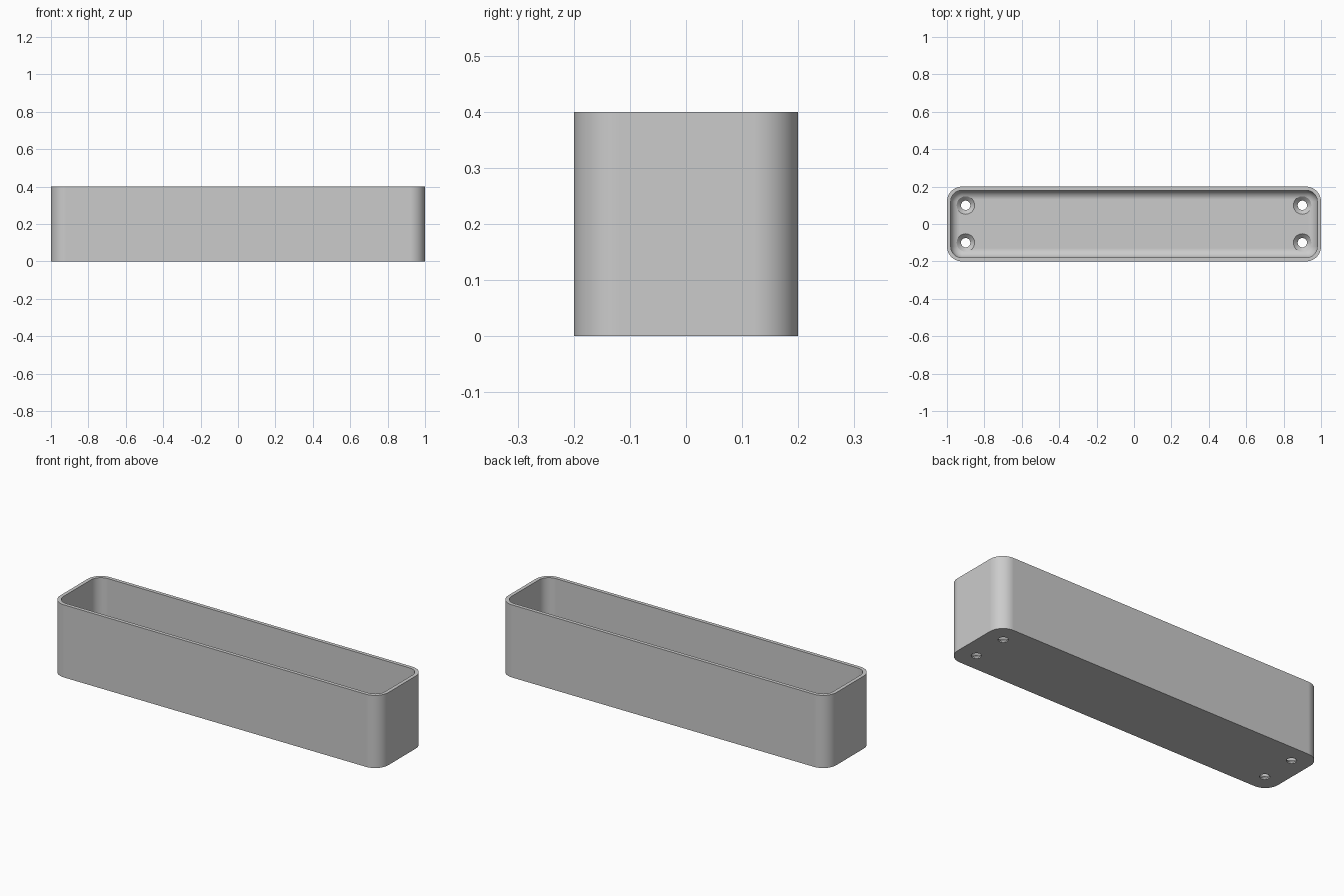
import bpy, bmesh
from math import sin, cos, pi, radians

cube = bpy.data.objects.get("Cube")
if cube:
    bpy.data.objects.remove(cube, do_unlink=True)

LENGTH, WIDTH, HEIGHT = 2.0, 0.4, 0.4
WALL, FLOOR, CORNER, FILLET = 0.02, 0.03, 0.08, 0.05
HOLE, SINK = 0.025, 0.048
STEPS = 10

grey = bpy.data.materials.new("light grey")
grey.use_nodes = True
colour = (0.6, 0.6, 0.6, 1)
grey.diffuse_color = colour
grey.node_tree.nodes["Principled BSDF"].inputs["Base Color"].default_value = colour


def rounded_ring(inset, z):
    """Rounded rectangle, moved inwards by inset."""
    r = CORNER - inset
    cx, cy = LENGTH / 2 - CORNER, WIDTH / 2 - CORNER
    points = []
    for q, (sx, sy) in enumerate([(1, 1), (-1, 1), (-1, -1), (1, -1)]):
        for i in range(STEPS + 1):
            a = (q + i / STEPS) * pi / 2
            points.append((sx * cx + r * cos(a), sy * cy + r * sin(a), z))
    return points


def circle_ring(x, y, r, z, sides=32):
    return [(x + r * cos(2 * pi * i / sides), y + r * sin(2 * pi * i / sides), z)
            for i in range(sides)]


def loft(bm, rings):
    """Skin a stack of equal rings and cap both ends."""
    loops = [[bm.verts.new(p) for p in ring] for ring in rings]
    for a, b in zip(loops, loops[1:]):
        for i in range(len(a)):
            j = (i + 1) % len(a)
            bm.faces.new((a[i], a[j], b[j], b[i]))
    bm.faces.new(loops[0][::-1])
    bm.faces.new(loops[-1])


def make_object(name, bm):
    bmesh.ops.recalc_face_normals(bm, faces=bm.faces)
    mesh = bpy.data.meshes.new(name)
    bm.to_mesh(mesh)
    bm.free()
    mesh.materials.append(grey)
    obj = bpy.data.objects.new(name, mesh)
    bpy.context.collection.objects.link(obj)
    return obj


# Tray: outer wall, rim, inner wall, rounded transition to the floor
rings = [rounded_ring(0, 0), rounded_ring(0, HEIGHT), rounded_ring(WALL, HEIGHT)]
for i in range(STEPS + 1):
    a = i / STEPS * pi / 2
    rings.append(rounded_ring(WALL + FILLET * (1 - cos(a)), FLOOR + FILLET * (1 - sin(a))))
bm = bmesh.new()
loft(bm, rings)
tray = make_object("tray", bm)

# Countersunk screw holes near the corners of the floor
bm = bmesh.new()
for x in (-0.9, 0.9):
    for y in (-0.1, 0.1):
        loft(bm, [circle_ring(x, y, HOLE, -0.05),
                  circle_ring(x, y, HOLE, FLOOR + HOLE - SINK),
                  circle_ring(x, y, SINK, FLOOR),
                  circle_ring(x, y, SINK, FLOOR + 0.1)])
cutter = make_object("screw_hole_cutter", bm)
cutter.hide_render = True

bpy.ops.object.select_all(action="DESELECT")
tray.select_set(True)
bpy.context.view_layer.objects.active = tray
cut = tray.modifiers.new("screw holes", "BOOLEAN")
cut.operation = "DIFFERENCE"
cut.solver = "EXACT"
cut.object = cutter
bpy.ops.object.modifier_apply(modifier=cut.name)
bpy.data.objects.remove(cutter, do_unlink=True)

# Smooth corners, crisp rim and hole edges
bpy.ops.object.shade_smooth_by_angle(angle=radians(30))
weighted = tray.modifiers.new("even shading", "WEIGHTED_NORMAL")
weighted.keep_sharp = True
